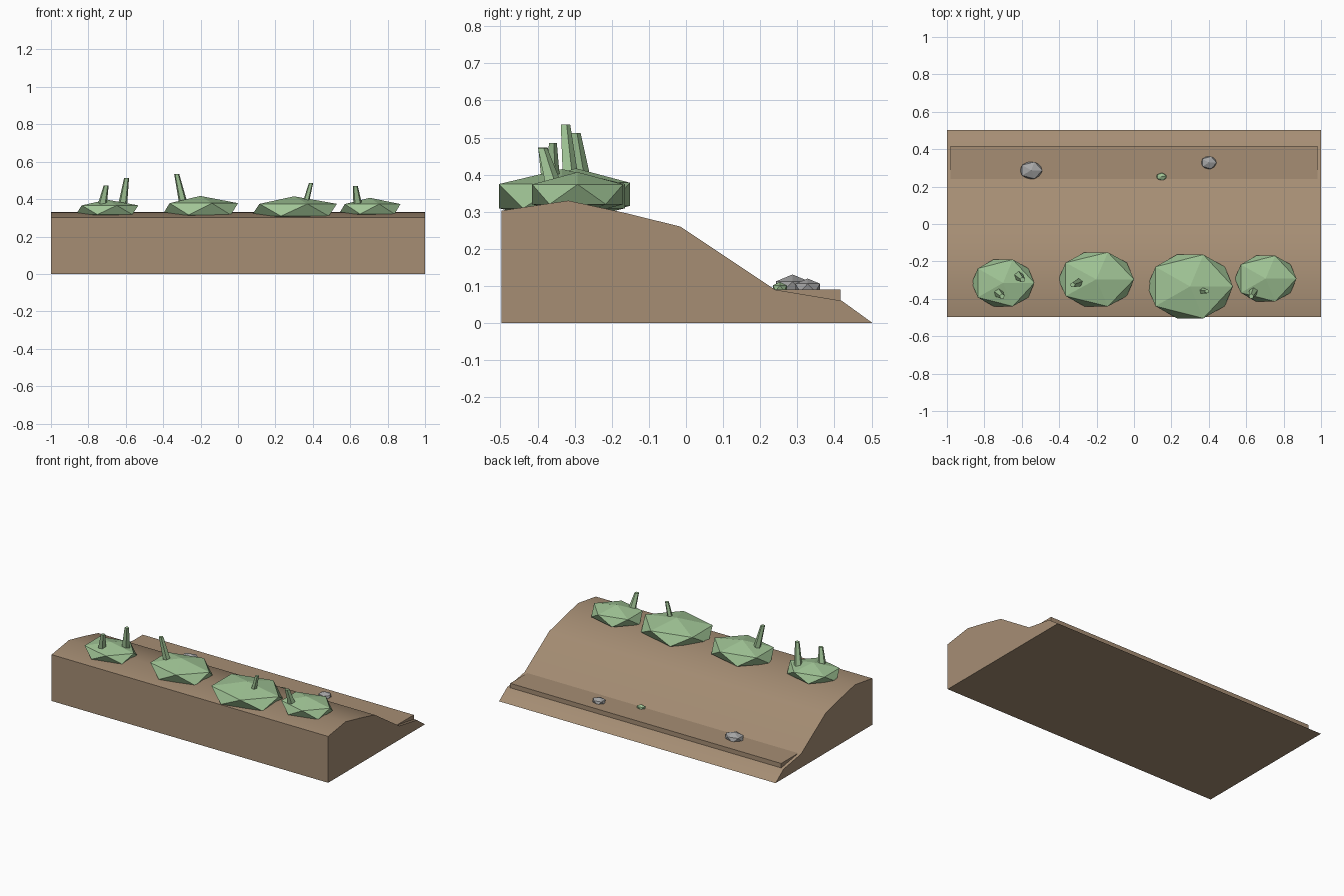
import bpy, bmesh, math
from mathutils import Vector

if "Cube" in bpy.data.objects:
    bpy.data.objects.remove(bpy.data.objects["Cube"])


def material(name, rgb):
    m = bpy.data.materials.new(name)
    m.diffuse_color = (*rgb, 1)
    m.use_nodes = True
    m.node_tree.nodes["Principled BSDF"].inputs["Base Color"].default_value = m.diffuse_color
    return m


EARTH = material("earth brown", (0.38, 0.27, 0.175))
GREEN = material("leaf green", (0.35, 0.55, 0.30))
STONE = material("stone grey", (0.38, 0.38, 0.38))


def add_object(name, bm, mat):
    bmesh.ops.recalc_face_normals(bm, faces=bm.faces)
    mesh = bpy.data.meshes.new(name)
    bm.to_mesh(mesh)
    bm.free()
    mesh.materials.append(mat)
    ob = bpy.data.objects.new(name, mesh)
    bpy.context.collection.objects.link(ob)
    return ob


def extrude_profile(name, profile, half, mat):
    """Extrude a (y, z) outline along x, centred."""
    bm = bmesh.new()
    face = bm.faces.new([bm.verts.new((-half, y, z)) for y, z in profile])
    ext = bmesh.ops.extrude_face_region(bm, geom=[face])
    moved = [g for g in ext["geom"] if isinstance(g, bmesh.types.BMVert)]
    bmesh.ops.translate(bm, verts=moved, vec=(2 * half, 0, 0))
    return add_object(name, bm, mat)


def lump(name, centre, radii, mat):
    """Squashed low-poly icosahedron."""
    bm = bmesh.new()
    bmesh.ops.create_icosphere(bm, subdivisions=1, radius=1)
    for v in bm.verts:
        v.co = Vector(c + r * p for c, r, p in zip(centre, radii, v.co))
    return add_object(name, bm, mat)


def stalk(name, base, top, r_base, r_top, mat, sides=5):
    """Tapered leaning prism."""
    bm = bmesh.new()
    bmesh.ops.create_cone(bm, cap_ends=True, segments=sides,
                          radius1=r_base, radius2=r_top, depth=1)
    base, top = Vector(base), Vector(top)
    for v in bm.verts:
        t = v.co.z + 0.5
        p = base.lerp(top, t)
        v.co = Vector((p.x + v.co.x, p.y + v.co.y, p.z))
    return add_object(name, bm, mat)


# Earth bank: smooth over the top, sharp at the front and ends
bank = extrude_profile("earth_bank", [
    (-0.497, 0), (-0.497, 0.303), (-0.317, 0.33), (-0.165, 0.297),
    (-0.015, 0.26), (0.24, 0.09), (0.42, 0.06), (0.503, 0)], 1.0, EARTH)
bpy.context.view_layer.objects.active = bank
bank.select_set(True)
bpy.ops.object.shade_smooth_by_angle(angle=math.radians(35))
bank.select_set(False)

# Flat path ledge at the foot of the slope
extrude_profile("path_ledge", [(0.22, 0.055), (0.22, 0.09), (0.416, 0.09),
                               (0.416, 0.055)], 0.98, EARTH)

# Bushes along the crest
bushes = [((-0.70, -0.315, 0.342), (0.187, 0.147, 0.055)),
          ((-0.202, -0.296, 0.347), (0.226, 0.17, 0.070)),
          ((0.30, -0.334, 0.342), (0.256, 0.2, 0.073)),
          ((0.704, -0.292, 0.347), (0.184, 0.144, 0.060))]
for i, (c, r) in enumerate(bushes):
    lump(f"bush_{i + 1}", c, r, GREEN)

# Stalks growing out of the bushes
stalks = [((-0.728, -0.365, 0.36), (-0.705, -0.387, 0.473), 0.027, 0.014),
          ((-0.62, -0.275, 0.35), (-0.596, -0.298, 0.512), 0.027, 0.014),
          ((-0.293, -0.312, 0.38), (-0.328, -0.326, 0.535), 0.024, 0.014),
          ((0.362, -0.357, 0.38), (0.39, -0.36, 0.485), 0.018, 0.012),
          ((0.642, -0.355, 0.36), (0.627, -0.387, 0.47), 0.026, 0.014)]
for i, (b, t, rb, rt) in enumerate(stalks):
    stalk(f"stalk_{i + 1}", b, t, rb, rt, GREEN)

# Stones and a small tuft on the path
lump("stone_1", (-0.55, 0.287, 0.097), (0.067, 0.053, 0.034), STONE)
lump("stone_2", (0.40, 0.328, 0.095), (0.046, 0.039, 0.025), STONE)
lump("tuft", (0.147, 0.253, 0.094), (0.031, 0.022, 0.017), GREEN)
